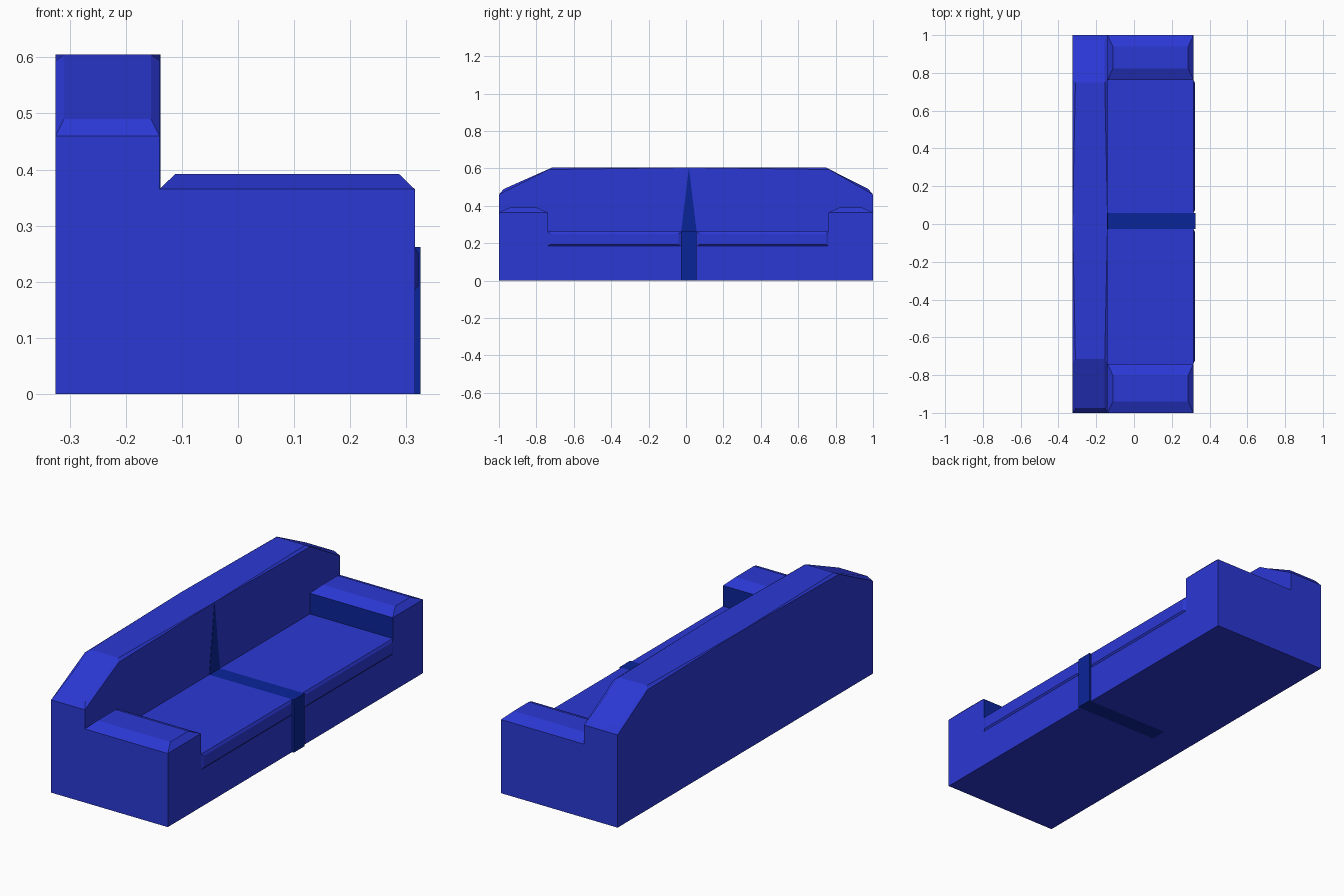
import bpy, bmesh

if "Cube" in bpy.data.objects:
    bpy.data.objects.remove(bpy.data.objects["Cube"])


def material(name, color):
    m = bpy.data.materials.new(name)
    m.diffuse_color = color
    m.use_nodes = True
    m.node_tree.nodes["Principled BSDF"].inputs["Base Color"].default_value = m.diffuse_color
    return m


BLUE = material("blue_fabric", (0.024, 0.04, 0.66, 1))
DARK = material("dark_blue_fabric", (0.003, 0.018, 0.32, 1))


def loft(name, rings, *mats):
    """Join equal-length closed rings of points and cap both ends."""
    bm = bmesh.new()
    rows = [[bm.verts.new(p) for p in ring] for ring in rings]
    n = len(rows[0])
    for a, b in zip(rows, rows[1:]):
        for i in range(n):
            j = (i + 1) % n
            bm.faces.new((a[i], a[j], b[j], b[i]))
    bm.faces.new(rows[0][::-1])
    bm.faces.new(rows[-1])
    bmesh.ops.remove_doubles(bm, verts=bm.verts, dist=0.0001)
    bmesh.ops.recalc_face_normals(bm, faces=bm.faces)
    mesh = bpy.data.meshes.new(name)
    bm.to_mesh(mesh)
    bm.free()
    for m in mats:
        mesh.materials.append(m)
    obj = bpy.data.objects.new(name, mesh)
    bpy.context.collection.objects.link(obj)
    return obj


def rect_z(x0, x1, y0, y1, z):
    return [(x0, y0, z), (x1, y0, z), (x1, y1, z), (x0, y1, z)]


def rect_x(x, y0, y1, z0, z1):
    return [(x, y0, z0), (x, y1, z0), (x, y1, z1), (x, y0, z1)]


BACK, WALL, FRONT, TIP = -0.325, -0.14, 0.315, 0.325
SEAT_Z, TOP_Z, ARM_Z = 0.262, 0.605, 0.365
SEAT_L, SEAT_R = -0.74, 0.763
GAP_L, GAP_R = -0.026, 0.057
MID = (GAP_L + GAP_R) / 2


# backrest: cross-sections along y, bevel fading out at the middle crease
def back_section(y, z, inner_y, inner_z, inset):
    a, b = BACK + inset, WALL - inset
    return [(BACK, y, 0), (BACK, y, z), (a, inner_y, inner_z),
            (b, inner_y, inner_z), (WALL, y, z), (WALL, y, 0)]


loft("backrest", [
    back_section(-1, 0.46, -1, 0.46, 0),
    back_section(-1, 0.46, -0.975, 0.49, 0.015),
    back_section(-0.735, 0.594, -0.715, TOP_Z, 0.015),
    back_section(MID, TOP_Z, MID, TOP_Z, 0),
    back_section(0.768, 0.594, 0.748, TOP_Z, 0.015),
    back_section(1, 0.46, 0.975, 0.49, 0.015),
    back_section(1, 0.46, 1, 0.46, 0),
], BLUE)

# armrests with bevelled tops and dark inner walls
for side, y0, y1 in (("left", -1, SEAT_L), ("right", SEAT_R, 1)):
    arm = loft(side + "_armrest", [
        rect_z(WALL, FRONT, y0, y1, 0),
        rect_z(WALL, FRONT, y0, y1, ARM_Z),
        rect_z(WALL + 0.028, FRONT - 0.028, y0 + 0.06, y1 - 0.06, 0.392),
    ], BLUE, DARK)
    inward = 1 if side == "left" else -1
    for face in arm.data.polygons:
        if face.normal.y * inward > 0.9:
            face.material_index = 1

# two seat halves, each with a shallow bevelled lip on the front
for side, y0, y1 in (("left", SEAT_L, GAP_L), ("right", GAP_R, SEAT_R)):
    loft(side + "_seat", [rect_z(WALL, FRONT, y0, y1, 0),
                          rect_z(WALL, FRONT, y0, y1, SEAT_Z)], BLUE)
    loft(side + "_seat_lip", [
        rect_x(FRONT, y0, y1, 0.185, SEAT_Z),
        rect_x(0.322, y0 + 0.015, y1 - 0.015, 0.193, 0.25),
    ], BLUE)

# dark dividing strip across the seat and down the front
loft("centre_strip", [rect_z(WALL, TIP, GAP_L, GAP_R, 0),
                      rect_z(WALL, TIP, GAP_L, GAP_R, SEAT_Z)], DARK)

# dark wedge rising up the backrest
loft("back_wedge", [[(x, GAP_L, SEAT_Z), (x, GAP_R, SEAT_Z), (x, MID, TOP_Z)]
                    for x in (WALL - 0.002, WALL + 0.0015)], DARK)
